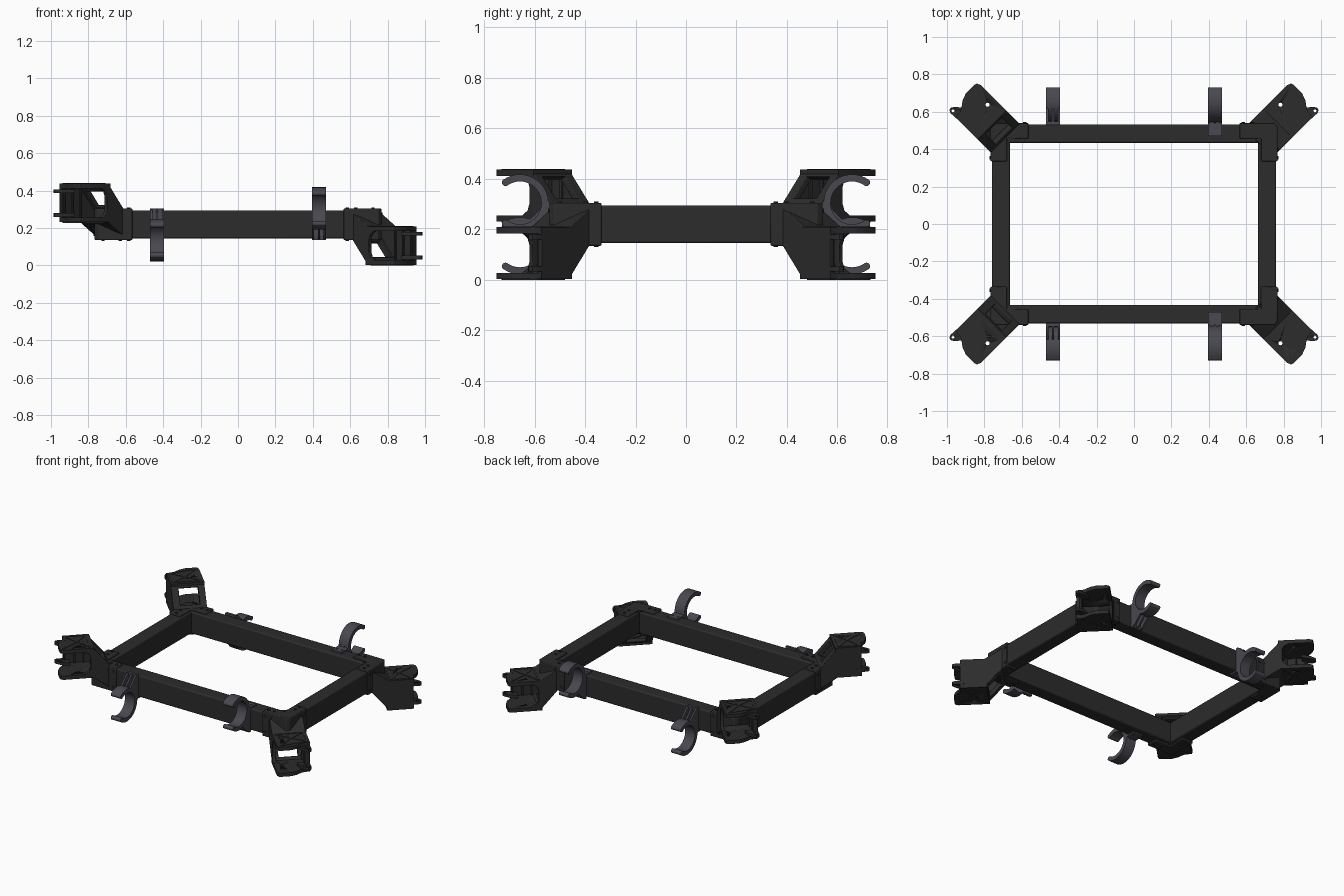
import bpy, bmesh, math
from mathutils import Vector

if "Cube" in bpy.data.objects:
    bpy.data.objects.remove(bpy.data.objects["Cube"])

MID = 0.22                      # height of the frame's centre line
CX, CY = 0.712, 0.482           # corner of the beam centre lines
R2 = math.sqrt(0.5)


def material(name, col):
    m = bpy.data.materials.new(name)
    m.diffuse_color = (*col, 1)
    m.use_nodes = True
    m.node_tree.nodes["Principled BSDF"].inputs["Base Color"].default_value = m.diffuse_color
    return m


BLACK = material("black", (0.025, 0.025, 0.025))
GREY = material("slate", (0.065, 0.065, 0.08))


def prism(bm, pts, lo, hi, f):
    """Extrude 2D points from lo to hi; f maps (a, b, depth) to space."""
    a = [bm.verts.new(f(p, q, lo)) for p, q in pts]
    b = [bm.verts.new(f(p, q, hi)) for p, q in pts]
    bm.faces.new(a)
    bm.faces.new(b[::-1])
    n = len(pts)
    for i in range(n):
        j = (i + 1) % n
        bm.faces.new((a[j], a[i], b[i], b[j]))


def rect(a0, a1, b0, b1):
    return [(a0, b0), (a1, b0), (a1, b1), (a0, b1)]


def circle(a, b, r, n=16):
    return [(a + r * math.cos(2 * math.pi * i / n), b + r * math.sin(2 * math.pi * i / n)) for i in range(n)]


def finish(bm, name, mat, bevel=0):
    bmesh.ops.recalc_face_normals(bm, faces=bm.faces)
    me = bpy.data.meshes.new(name)
    bm.to_mesh(me)
    bm.free()
    ob = bpy.data.objects.new(name, me)
    bpy.context.collection.objects.link(ob)
    me.materials.append(mat)
    if bevel:
        mod = ob.modifiers.new("bevel", 'BEVEL')
        mod.width = bevel
        mod.segments = 2
        mod.limit_method = 'ANGLE'
    for o in bpy.context.selected_objects:
        o.select_set(False)
    ob.select_set(True)
    bpy.context.view_layer.objects.active = ob
    bpy.ops.object.shade_smooth_by_angle(angle=math.radians(35))
    return ob


def corner_joint(sx, sy, tag):
    sz = sx  # right joints hang down, left joints rise

    def world(x, y, w):
        return Vector((sx * x, sy * y, MID + sz * w))

    def diag(u, v, w):
        return world(CX + (u + v) * R2, CY + (u - v) * R2, w)

    def side(u, w, v):
        return diag(u, v, w)

    def front(x, w, y):
        return world(x, y, w)

    def flank(y, w, x):
        return world(x, y, w)

    # sleeves gripping the two beams
    bm = bmesh.new()
    prism(bm, [(0.565, 0.457), (0.68, 0.457), (0.68, 0.335), (0.767, 0.335),
               (0.767, 0.52), (0.75, 0.541), (0.565, 0.541)], -0.085, 0.085, world)
    finish(bm, "joint_sleeve_" + tag, BLACK, 0.005)

    # sleeve bolts
    bm = bmesh.new()
    for x in (0.585, 0.63):
        for w in (-0.055, 0.055):
            prism(bm, circle(x, w, 0.009, 10), 0.535, 0.546, front)
        prism(bm, circle(x, 0.5, 0.009, 10), -0.09, 0.09, world)
    for y in (0.355, 0.4):
        for w in (-0.055, 0.055):
            prism(bm, circle(y, w, 0.009, 10), 0.76, 0.772, flank)
        prism(bm, circle(y, 0.722, 0.009, 10), -0.09, 0.09, lambda a, b, c: world(b, a, c))
    finish(bm, "sleeve_bolts_" + tag, BLACK)

    # closed cheek, open cheek and sloping webs of the diagonal arm
    bm = bmesh.new()
    prism(bm, [(-0.066, 0.083), (0.082, -0.012), (0.235, -0.012), (0.235, -0.212),
               (0.076, -0.212), (-0.037, -0.08)], 0.086, 0.108, side)
    prism(bm, [(-0.066, 0.083), (0.082, -0.012), (0.135, -0.012), (0.13, -0.036), (0.1, -0.055),
               (0.09, -0.08), (0.09, -0.15), (0.1, -0.175), (0.13, -0.19), (0.135, -0.212),
               (0.076, -0.212), (-0.037, -0.08)], -0.108, -0.086, side)
    prism(bm, [(-0.066, 0.083), (0.082, -0.012), (0.082, -0.037), (-0.066, 0.055)], -0.1, 0.1, side)
    slope = [(-0.037, -0.08), (0.076, -0.212), (0.1, -0.2), (-0.01, -0.07)]
    for v0, v1 in ((-0.1, -0.065), (0.06, 0.1)):
        prism(bm, slope, v0, v1, side)
    prism(bm, [(-0.037, -0.08), (-0.017, -0.103), (0.008, -0.09), (-0.01, -0.07)], -0.1, 0.1, side)
    prism(bm, [(0.056, -0.189), (0.076, -0.212), (0.1, -0.2), (0.08, -0.175)], -0.1, 0.1, side)
    # ribs inside the closed cheek
    for u in (0.1, 0.16, 0.222):
        prism(bm, rect(u - 0.006, u + 0.006, -0.2, -0.025), 0.076, 0.09, side)
    finish(bm, "joint_arm_" + tag, BLACK, 0.003)

    # jaw plates with hinge tabs, pierced by a pin hole
    bm = bmesh.new()
    outline = [(0.065, -0.108), (0.262, -0.108), (0.28, -0.1), (0.285, -0.085), (0.285, -0.02),
               (0.27, 0.02), (0.24, 0.06), (0.235, 0.108), (0.065, 0.108)]
    for w in (-0.036, -0.217):
        prism(bm, outline, w, w + 0.025, diag)
    plates = finish(bm, "jaw_plates_" + tag, BLACK)
    bm = bmesh.new()
    tab = [(0.2, 0.03), (0.25, 0.05), (0.278, 0.075), (0.288, 0.09), (0.284, 0.105), (0.268, 0.112), (0.2, 0.108)]
    for w in (-0.06, -0.187):
        prism(bm, tab, w, w + 0.02, diag)
    tabs = finish(bm, "hinge_tabs_" + tag, BLACK)
    bm = bmesh.new()
    prism(bm, circle(0.16, -0.06, 0.011), -0.3, 0.05, diag)
    prism(bm, circle(0.268, 0.094, 0.008), -0.3, 0.05, diag)
    cutter = finish(bm, "hole_cutter", BLACK)
    cutter.hide_render = True
    for ob in (plates, tabs):
        mod = ob.modifiers.new("holes", 'BOOLEAN')
        mod.operation = 'DIFFERENCE'
        mod.object = cutter
        bpy.context.view_layer.objects.active = ob
        bpy.ops.object.modifier_apply(modifier=mod.name)
    bpy.data.objects.remove(cutter)

    # triangular stiffening ribs on the outside of the jaw
    bm = bmesh.new()
    nodes = [(0.09, -0.09), (0.09, 0.09), (0.16, 0.0), (0.225, 0.09), (0.262, -0.085)]
    for i, j in ((0, 1), (0, 2), (1, 2), (2, 3), (2, 4), (1, 3), (3, 4)):
        p, q = Vector(nodes[i]), Vector(nodes[j])
        n = (q - p).orthogonal().normalized() * 0.005
        strip = [tuple(k) for k in (p + n, q + n, q - n, p - n)]
        prism(bm, strip, -0.22, -0.215, diag)
        prism(bm, strip, -0.013, -0.008, diag)
    finish(bm, "jaw_ribs_" + tag, BLACK)


def tube_hook(sx, sy, tag):
    def f(y, w, x):
        return Vector((sx * x, sy * y, MID + sx * w))  # right hooks open high, left ones low

    yc, wc, ro, ri = 0.658, 0.085, 0.113, 0.085
    x0, x1 = 0.395, 0.47
    ang = [math.radians(55 + 250 * i / 28) for i in range(29)]
    ring = [(yc + ro * math.cos(a), wc + ro * math.sin(a)) for a in ang]
    ring += [(yc + ri * math.cos(a), wc + ri * math.sin(a)) for a in reversed(ang)]
    # open clamp ring with rounded lips
    bm = bmesh.new()
    prism(bm, ring, x0, x1, f)
    for a in (ang[0], ang[-1]):
        r = (ro + ri) / 2
        prism(bm, circle(yc + r * math.cos(a), wc + r * math.sin(a), 0.0145), x0, x1, f)
    finish(bm, "hook_ring_" + tag, GREY)
    # mounting plate and flange, with three gusset ribs behind the ring
    bm = bmesh.new()
    prism(bm, [(0.47, 0.085), (0.47, 0.073), (0.53, 0.073), (0.53, -0.085),
               (0.548, -0.085), (0.55, 0.085)], x0, x1, f)
    for x in (x0, (x0 + x1) / 2 - 0.006, x1 - 0.012):
        prism(bm, [(0.54, -0.08), (0.565, -0.075), (0.62, -0.018), (0.585, 0.03), (0.565, 0.085),
                   (0.585, 0.14), (0.61, 0.18), (0.58, 0.155), (0.54, 0.085)], x, x + 0.012, f)
    for x in (x0 + 0.018, x1 - 0.018):
        prism(bm, circle(0.5, x, 0.007, 10), 0.08, 0.089, lambda a, b, c: f(a, c, b))
    finish(bm, "hook_mount_" + tag, GREY)


# frame beams
for s, word in ((-1, "a"), (1, "b")):
    bm = bmesh.new()
    prism(bm, rect(-0.755, 0.755, s * 0.434, s * 0.531), MID - 0.075, MID + 0.075, lambda a, b, c: Vector((a, b, c)))
    finish(bm, "long_beam_" + word, BLACK, 0.008)
    bm = bmesh.new()
    prism(bm, rect(s * 0.664, s * 0.76, -0.528, 0.528), MID - 0.0745, MID + 0.0745, lambda a, b, c: Vector((a, b, c)))
    finish(bm, "short_beam_" + word, BLACK, 0.008)

# corner joints and tube hooks
for sx, lr in ((-1, "left"), (1, "right")):
    for sy, fb in ((-1, "front"), (1, "back")):
        corner_joint(sx, sy, fb + "_" + lr)
        tube_hook(sx, sy, fb + "_" + lr)
